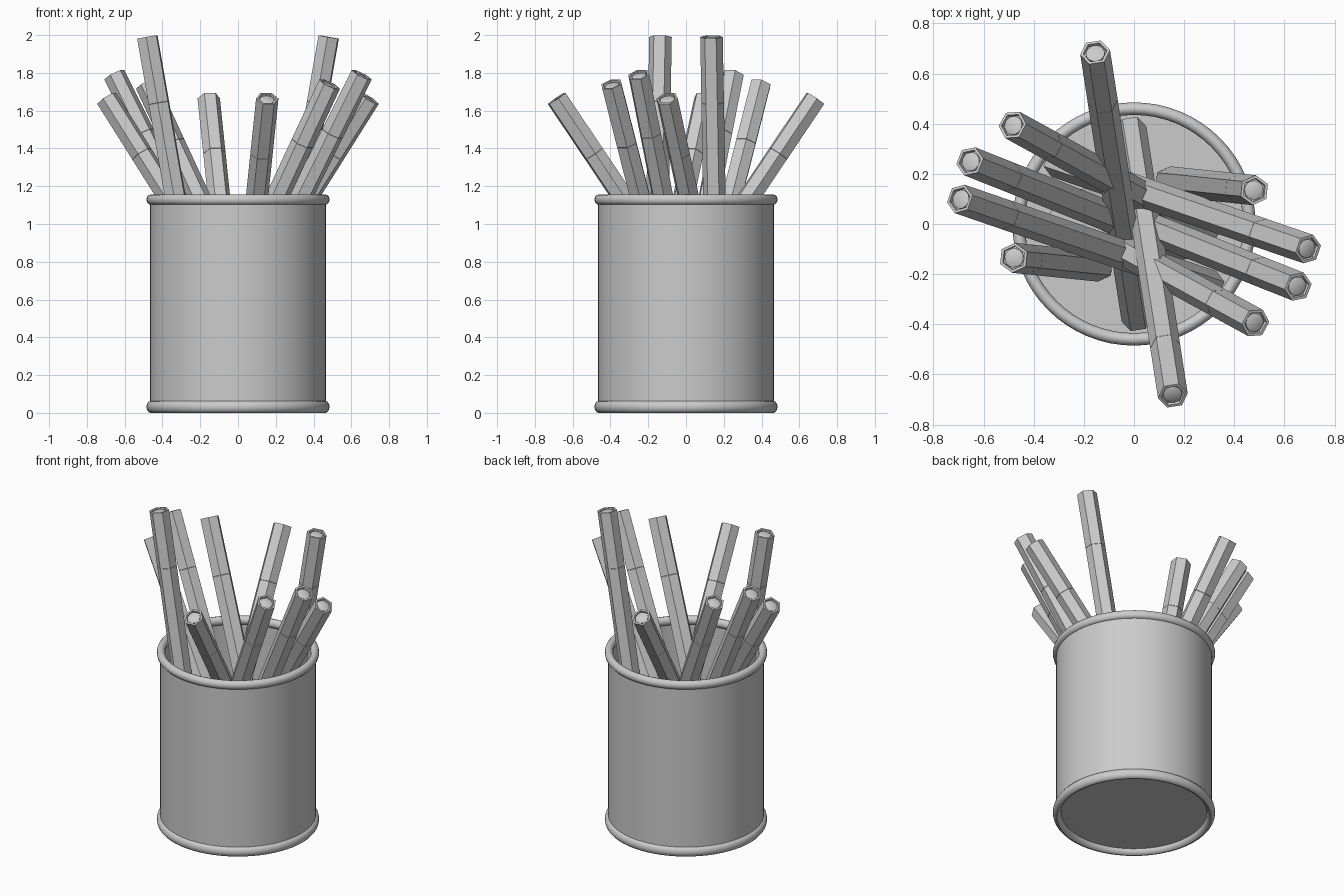
import bpy, bmesh, math
from mathutils import Vector, Matrix

old = bpy.data.objects.get("Cube")
if old:
    bpy.data.objects.remove(old, do_unlink=True)

gray = bpy.data.materials.new("plain gray")
gray.use_nodes = True
gray.diffuse_color = (0.6, 0.6, 0.6, 1)
gray.node_tree.nodes["Principled BSDF"].inputs["Base Color"].default_value = (0.6, 0.6, 0.6, 1)


def lathe(name, profile, sides, closed=False, smooth=True):
    """Spin a (radius, height) profile around z; zero radius ends become caps."""
    bm = bmesh.new()
    rings = []
    for r, z in profile:
        if r == 0:
            rings.append([bm.verts.new((0, 0, z))] * sides)
        else:
            rings.append([bm.verts.new((r * math.cos(a), r * math.sin(a), z))
                          for a in (math.tau * i / sides for i in range(sides))])
    pairs = list(zip(rings, rings[1:]))
    if closed:
        pairs.append((rings[-1], rings[0]))
    for low, high in pairs:
        for i in range(sides):
            j = (i + 1) % sides
            corners = dict.fromkeys((low[i], low[j], high[j], high[i]))
            bm.faces.new(list(corners))
    bmesh.ops.recalc_face_normals(bm, faces=bm.faces)
    mesh = bpy.data.meshes.new(name)
    bm.to_mesh(mesh)
    bm.free()
    mesh.materials.append(gray)
    obj = bpy.data.objects.new(name, mesh)
    bpy.context.collection.objects.link(obj)
    if smooth:
        bpy.ops.object.select_all(action='DESELECT')
        obj.select_set(True)
        bpy.context.view_layer.objects.active = obj
        bpy.ops.object.shade_smooth_by_angle(angle=math.radians(35))
    return obj


# Cup: thin wall and floor as one closed shell
lathe("cup", [(0, 0.032), (0.465, 0.032), (0.465, 1.13),
              (0.459, 1.13), (0.459, 0.038), (0, 0.038)], 64)

# Rolled rims at the top and the bottom
for name, height, half in (("top_rim", 1.129, 0.028), ("bottom_rim", 0.032, 0.032)):
    ring = [(0.46 + 0.025 * math.cos(a), height + half * math.sin(a))
            for a in (math.tau * i / 12 for i in range(12))]
    lathe(name, ring, 64, closed=True)


def pencil(name, bottom, top):
    """Six-sided rod with a seam near the top and a recessed round end."""
    axis = Vector(top) - Vector(bottom)
    length, r = axis.length, 0.06
    seam = length - 0.355
    place = Matrix.Translation(bottom) @ axis.to_track_quat('Z', 'Y').to_matrix().to_4x4()
    body = lathe(name + "_body", [(0, 0), (r, 0), (r, seam), (r - 0.002, seam + 0.001),
                                  (r, seam + 0.002), (r, length), (0.048, length),
                                  (0.046, length - 0.015), (0, length - 0.015)],
                 6, smooth=False)
    core = lathe(name + "_core", [(0.038, length - 0.015), (0.038, length - 0.008),
                                  (0.03, length - 0.004), (0, length - 0.003)], 16)
    body.matrix_world = place
    core.matrix_world = place


# Five leaning pencils, repeated half a turn around
leaning = [
    ((-0.01, 0.38, 0.08), (0.155, -0.685, 1.665)),
    ((-0.29, 0.03, 0.07), (0.485, -0.395, 1.74)),
    ((-0.20, 0.09, 0.07), (0.655, -0.25, 1.79)),
    ((-0.31, 0.245, 0.07), (0.695, -0.10, 1.665)),
    ((0.14, 0.17, 0.05), (0.48, 0.135, 1.99)),
]
for turn, side in ((1, "front"), (-1, "back")):
    for n, ends in enumerate(leaning, 1):
        bottom, top = [(turn * x, turn * y, z) for x, y, z in ends]
        pencil(f"{side}_pencil_{n}", bottom, top)
